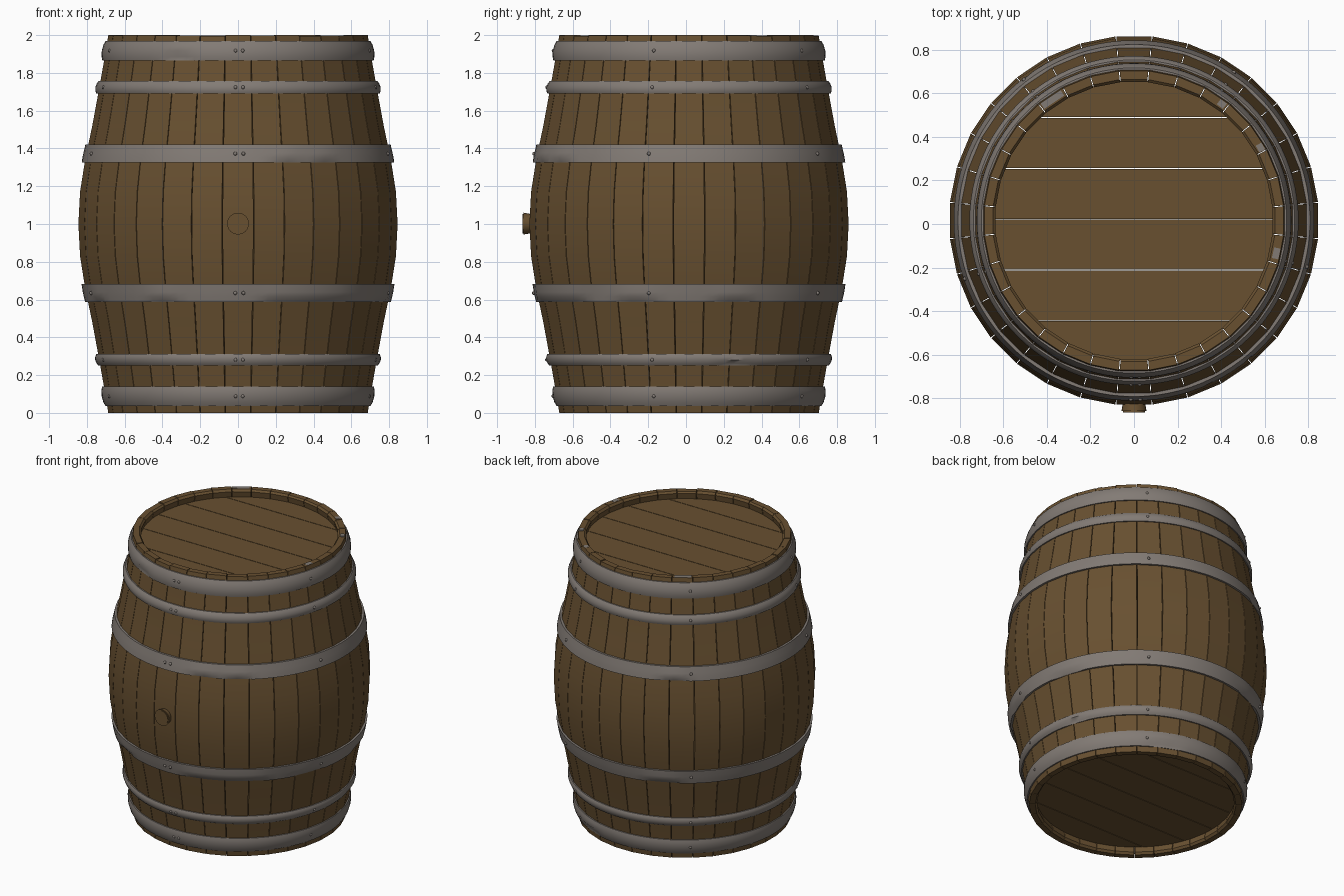
import bpy, bmesh, math, random
from mathutils import Vector, Matrix

if "Cube" in bpy.data.objects:
    bpy.data.objects.remove(bpy.data.objects["Cube"])

random.seed(4)
CY = 0.016          # body centre in y (the bung sticks out in front)
STAVES = 32


def material(name, col):
    m = bpy.data.materials.new(name)
    m.diffuse_color = (*col, 1)
    m.use_nodes = True
    m.node_tree.nodes["Principled BSDF"].inputs["Base Color"].default_value = m.diffuse_color
    return m


WOOD = material("brown wood", (0.138, 0.080, 0.030))
IRON = material("grey iron", (0.225, 0.198, 0.178))


def finish(bm, name, mat, angle=None):
    bmesh.ops.recalc_face_normals(bm, faces=bm.faces)
    me = bpy.data.meshes.new(name)
    bm.to_mesh(me)
    bm.free()
    me.materials.append(mat)
    ob = bpy.data.objects.new(name, me)
    ob.location.y = CY
    bpy.context.collection.objects.link(ob)
    if angle:
        bpy.ops.object.select_all(action='DESELECT')
        ob.select_set(True)
        bpy.context.view_layer.objects.active = ob
        bpy.ops.object.shade_smooth_by_angle(angle=math.radians(angle))
    return ob


# Barrel side curve: distance from the middle height -> radius
CURVE = [(0, 0.849), (0.17, 0.840), (0.34, 0.813), (0.52, 0.775),
         (0.72, 0.738), (0.9, 0.706), (1, 0.690)]


def radius(z):
    d = min(abs(z - 1), 1)
    for (d0, r0), (d1, r1) in zip(CURVE, CURVE[1:]):
        if d <= d1:
            return r0 + (r1 - r0) * (d - d0) / (d1 - d0)
    return CURVE[-1][1]


def polar(r, a, z):
    # angle 0 faces the front, positive turns to the right side
    return Vector((r * math.sin(a), -r * math.cos(a), z))


# Staves: closed curved planks with fine gaps between them
bm = bmesh.new()
half = math.pi / STAVES
zs = sorted({round(1 + s * d, 3) for d, _ in CURVE for s in (-1, 1)})
for i in range(STAVES):
    a = 2 * math.pi * i / STAVES
    top = 2 - random.choice((0, 0.002, 0.005))
    outer = [(radius(z), min(z, top)) for z in zs]
    inner = [(radius(z) - 0.052, min(z, top)) for z in reversed(zs)]
    inner[0] = (0.650, top)
    inner[-1] = (0.650, 0)
    inner.insert(1, (0.638, 1.985))
    inner.insert(-1, (0.638, 0.015))
    prof = outer + inner
    sides = []
    for s in (-1, 1):
        sides.append([bm.verts.new(polar(r, a + s * (half - 0.0018 / r), z))
                      for r, z in prof])
    L, R = sides
    n, m = len(prof), len(outer)
    for k in range(n):
        bm.faces.new((L[k], L[(k + 1) % n], R[(k + 1) % n], R[k]))
    # plank sides, bridged outer to inner
    for S in sides:
        inn = S[m:][::-1]
        bm.faces.new((S[0], S[1], inn[2], inn[1], inn[0]))
        for k in range(1, m - 2):
            bm.faces.new((S[k], S[k + 1], inn[k + 2], inn[k + 1]))
        bm.faces.new((S[m - 2], S[m - 1], inn[m + 1], inn[m], inn[m - 1]))
finish(bm, "staves", WOOD, 30)


# Heads: round lids cut into six planks
def head(name, z):
    bm = bmesh.new()
    bmesh.ops.create_cone(bm, cap_ends=True, segments=64, radius1=0.644,
                          radius2=0.644, depth=0.04,
                          matrix=Matrix.Translation((0, 0, z)))
    for k in range(5):
        y = (k - 2) * 0.233 + 0.006
        for s in (-0.002, 0.002):
            bmesh.ops.bisect_plane(bm, geom=bm.verts[:] + bm.edges[:] + bm.faces[:],
                                   plane_co=(0, y + s, 0), plane_no=(0, 1, 0))
        slit = [f for f in bm.faces
                if all(abs(v.co.y - y) < 0.0025 for v in f.verts)]
        bmesh.ops.delete(bm, geom=slit, context='FACES')
    bmesh.ops.holes_fill(bm, edges=[e for e in bm.edges if e.is_boundary], sides=0)
    finish(bm, name, WOOD)


head("top_head", 1.925)
head("bottom_head", 0.075)


# Hoops: iron bands with a few dents on the lower edge
FLAT = [(0, -0.01), (0, 0.012), (0.3, 0.013), (0.55, 0.013), (1, 0.012), (1, -0.01)]
ROUND = [(0, -0.01), (0, 0.006), (0.2, 0.014), (0.5, 0.018), (0.8, 0.014),
         (1, 0.006), (1, -0.01)]
RIVETS = [math.radians(d) for d in (-1, 2, 75, 146, 218, 289)]


def hoop(name, z0, z1, prof, dents):
    bm = bmesh.new()
    N = 96
    rings = []
    for i in range(N):
        a = 2 * math.pi * i / N
        deg = math.degrees(a)
        dent = any(lo <= deg % 360 <= hi for lo, hi in dents)
        ring = []
        for t, o in prof:
            z = z0 + (z1 - z0) * t
            if dent and 0 <= t < 0.25 and o > 0:
                o = 0.001
            elif dent and 0.25 < t < 0.6:
                o += 0.004
            ring.append(bm.verts.new(polar(radius(z) + o, a, z)))
        rings.append(ring)
    for i in range(N):
        A, B = rings[i], rings[(i + 1) % N]
        for k in range(len(prof) - 1):
            bm.faces.new((A[k], B[k], B[k + 1], A[k + 1]))
        bm.faces.new((A[-1], B[-1], B[0], A[0]))
    finish(bm, name, IRON, 50)
    # rivets on this hoop
    bm = bmesh.new()
    zc = (z0 + z1) / 2
    for a in RIVETS:
        p = polar(radius(zc) + 0.014, a, zc)
        bmesh.ops.create_uvsphere(bm, u_segments=8, v_segments=6, radius=0.01,
                                  matrix=Matrix.Translation(p))
    finish(bm, name + "_rivets", IRON, 60)


hoop("bottom_hoop", 0.037, 0.14, ROUND, [(150, 162)])
hoop("lower_narrow_hoop", 0.25, 0.312, ROUND, [(103, 114)])
hoop("lower_middle_hoop", 0.587, 0.682, FLAT,
     [(8, 45), (60, 75), (98, 113), (198, 212), (290, 298), (326, 334)])
hoop("upper_middle_hoop", 1.325, 1.42, FLAT, [(14, 24), (29, 41), (205, 215)])
hoop("upper_narrow_hoop", 1.69, 1.757, ROUND, [])
hoop("top_hoop", 1.865, 1.97, ROUND, [(330, 341)])

# Iron showing through chips on the top rim: angle, width
bm = bmesh.new()
for deg, w in ((214, 0.11), (143, 0.035), (120, 0.035), (77, 0.05)):
    a = math.radians(deg)
    M = (Matrix.Translation(polar(0.67, a, 1.998)) @ Matrix.Rotation(a, 4, 'Z')
         @ Matrix.Diagonal((w, 0.03, 0.006, 1)))
    bmesh.ops.create_cube(bm, size=1, matrix=M)
finish(bm, "rim_chips", IRON)

# Bung: tapered plug in the front
bm = bmesh.new()
bmesh.ops.create_cone(bm, cap_ends=True, segments=24, radius1=0.046, radius2=0.059,
                      depth=0.07,
                      matrix=Matrix.Translation((0, -0.847, 1.002))
                      @ Matrix.Rotation(math.pi / 2, 4, 'X'))
rim = [e for e in bm.edges if all(v.co.y < -0.87 for v in e.verts)]
bmesh.ops.bevel(bm, geom=rim, offset=0.007, segments=2, affect='EDGES')
finish(bm, "bung", WOOD, 40)
